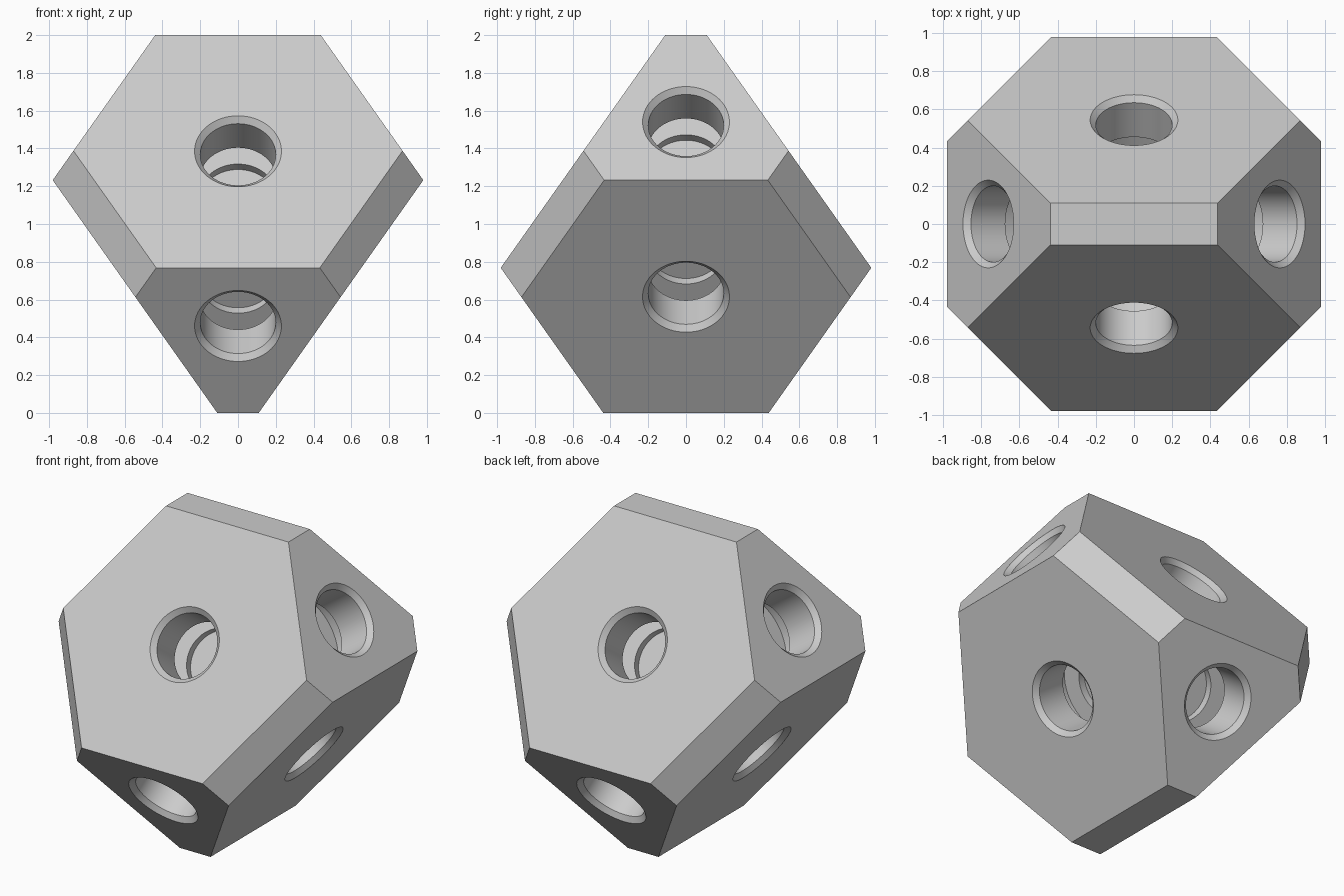
import bpy
import bmesh
import math
from mathutils import Vector

default = bpy.data.objects.get("Cube")
if default:
    bpy.data.objects.remove(default, do_unlink=True)

CENTRE = Vector((0, 0, 1))
BIG, SMALL, CHAMFER = 0.667, 0.935, 1.0
SEGMENTS = 64
R2 = math.sqrt(2)

grey = bpy.data.materials.new("light grey")
grey.use_nodes = True
grey.diffuse_color = (0.6, 0.6, 0.6, 1)
grey.node_tree.nodes["Principled BSDF"].inputs["Base Color"].default_value = (0.6, 0.6, 0.6, 1)

# Large faces, and the smaller faces opposite them
large = [Vector(n).normalized() for n in ((0, -R2, 1), (0, R2, 1), (R2, 0, -1), (-R2, 0, -1))]
sockets = [(n, BIG) for n in large] + [(-n, SMALL) for n in large]
edge_chamfers = [(Vector((x, y, 0)).normalized(), CHAMFER) for x in (-1, 1) for y in (-1, 1)]


def make_object(name, bm):
    bmesh.ops.recalc_face_normals(bm, faces=bm.faces)
    mesh = bpy.data.meshes.new(name)
    bm.to_mesh(mesh)
    bm.free()
    mesh.materials.append(grey)
    obj = bpy.data.objects.new(name, mesh)
    bpy.context.collection.objects.link(obj)
    return obj


# Body: a cube sliced down to a chamfered, truncated tetrahedron
bm = bmesh.new()
bmesh.ops.create_cube(bm, size=2)
bmesh.ops.translate(bm, verts=bm.verts, vec=CENTRE)
for normal, distance in sockets + edge_chamfers:
    cut = bmesh.ops.bisect_plane(
        bm, geom=bm.verts[:] + bm.edges[:] + bm.faces[:], dist=1e-6,
        plane_co=CENTRE + normal * distance, plane_no=normal, clear_outer=True)
    rim = [e for e in cut["geom_cut"] if isinstance(e, bmesh.types.BMEdge)]
    bmesh.ops.contextual_create(bm, geom=rim)
body = make_object("body", bm)

# Socket profile as (radius, depth): countersink, bore, wide groove, end pocket
PROFILE = [(0.25, -0.02), (0.2, 0.03), (0.2, 0.25), (0.31, 0.25),
           (0.31, 0.4), (0.2, 0.4), (0.2, 0.45)]


def add_socket(bm, normal, distance):
    side = normal.orthogonal().normalized()
    other = normal.cross(side)
    rings = []
    for radius, depth in PROFILE:
        middle = CENTRE + normal * (distance - depth)
        angles = [math.tau * i / SEGMENTS for i in range(SEGMENTS)]
        rings.append([bm.verts.new(middle + radius * (side * math.cos(a) + other * math.sin(a)))
                      for a in angles])
    for a, b in zip(rings, rings[1:]):
        for i in range(SEGMENTS):
            j = (i + 1) % SEGMENTS
            bm.faces.new((a[i], a[j], b[j], b[i]))
    bm.faces.new(rings[0])
    bm.faces.new(rings[-1])


bm = bmesh.new()
for normal, distance in sockets:
    add_socket(bm, normal, distance)
cutter = make_object("socket_cutter", bm)
cutter.hide_render = True

# Cut the sockets into the body
boolean = body.modifiers.new("sockets", "BOOLEAN")
boolean.operation = "DIFFERENCE"
boolean.solver = "EXACT"
boolean.object = cutter
bpy.ops.object.select_all(action="DESELECT")
body.select_set(True)
bpy.context.view_layer.objects.active = body
bpy.ops.object.modifier_apply(modifier=boolean.name)
bpy.data.objects.remove(cutter, do_unlink=True)
bpy.ops.object.shade_smooth_by_angle(angle=math.radians(30))
